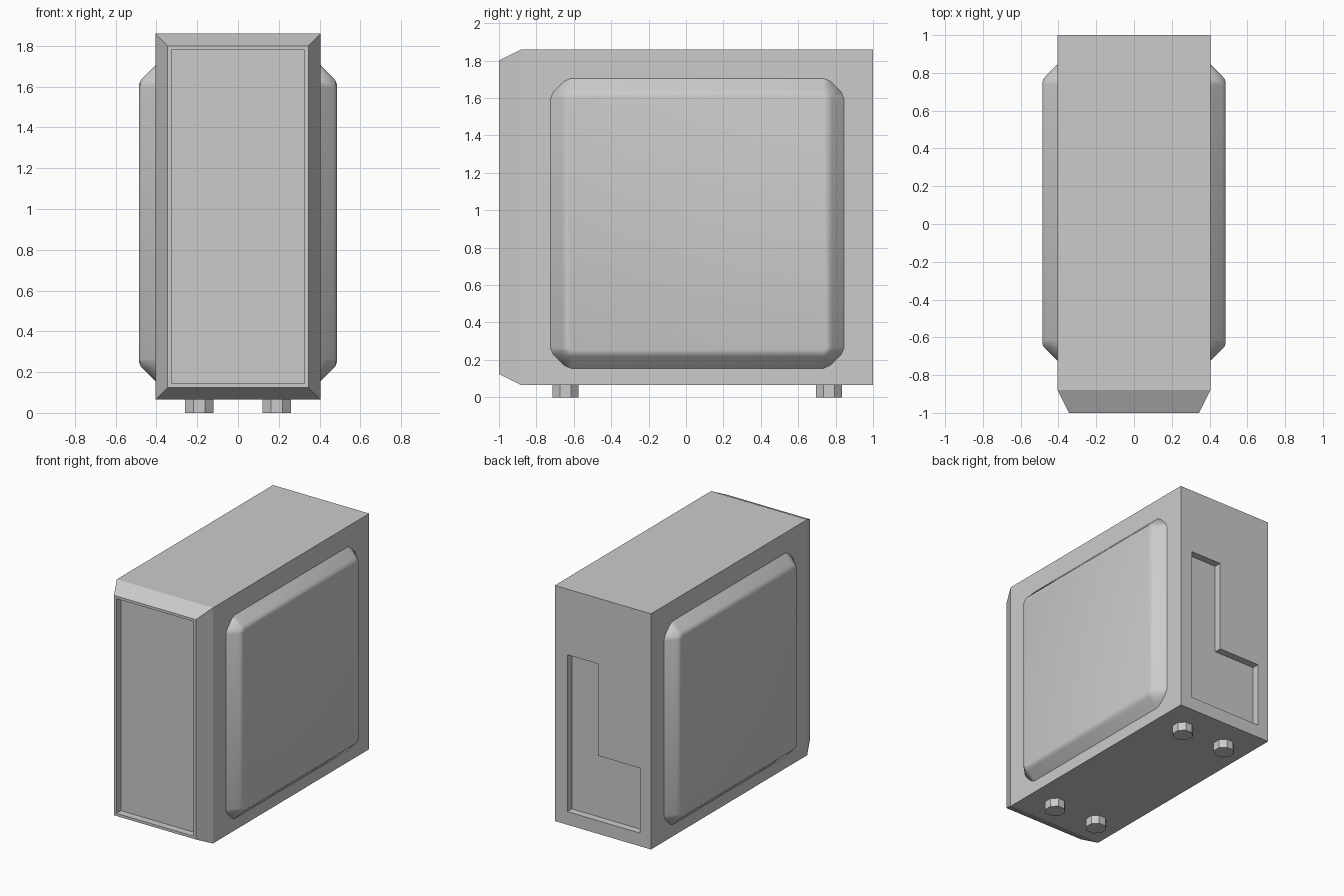
import bpy, bmesh, math
from mathutils import Vector

if "Cube" in bpy.data.objects:
    bpy.data.objects.remove(bpy.data.objects["Cube"])


def loft(name, rings):
    """Bridge equal-length closed rings and cap both ends."""
    bm = bmesh.new()
    loops = [[bm.verts.new(p) for p in ring] for ring in rings]
    n = len(loops[0])
    for a, b in zip(loops, loops[1:]):
        for i in range(n):
            j = (i + 1) % n
            bm.faces.new((a[i], a[j], b[j], b[i]))
    bm.faces.new(loops[0])
    bm.faces.new(loops[-1])
    bmesh.ops.recalc_face_normals(bm, faces=bm.faces)
    mesh = bpy.data.meshes.new(name)
    bm.to_mesh(mesh)
    bm.free()
    obj = bpy.data.objects.new(name, mesh)
    bpy.context.collection.objects.link(obj)
    return obj


def activate(obj):
    bpy.ops.object.select_all(action='DESELECT')
    obj.select_set(True)
    bpy.context.view_layer.objects.active = obj


def rect(hx, z0, z1, y):
    return [(-hx, y, z0), (hx, y, z0), (hx, y, z1), (-hx, y, z1)]


def corner_loop(a0, a1, b0, b1, cut):
    """Rectangle outline whose corners follow the (da, db) offsets in cut."""
    pts = []
    for ca, cb, sa, sb in ((a0, b0, 1, 1), (a1, b0, -1, 1),
                           (a1, b1, -1, -1), (a0, b1, 1, -1)):
        seg = [(ca + sa * da, cb + sb * db) for da, db in cut]
        pts += seg if sa * sb > 0 else seg[::-1]
    return pts


# Case: box with chamfered front and a recessed front panel
loft("case_body", [
    rect(0.405, 0.065, 1.86, 1.0),
    rect(0.405, 0.065, 1.86, -0.88),
    rect(0.345, 0.125, 1.80, -1.0),
    rect(0.325, 0.145, 1.78, -1.0),
    rect(0.325, 0.145, 1.78, -0.945),
])
body = bpy.data.objects["case_body"]

# L-shaped recess in the back
outline = [(0.30, 0.165), (0.30, 1.36), (0.04, 1.36),
           (0.04, 0.66), (-0.312, 0.66), (-0.312, 0.165)]
cutter = loft("back_recess_cutter",
              [[(x, y, z) for x, z in outline] for y in (0.945, 1.1)])
cutter.hide_render = True
mod = body.modifiers.new("back_recess", 'BOOLEAN')
mod.operation = 'DIFFERENCE'
mod.solver = 'EXACT'
mod.object = cutter
activate(body)
bpy.ops.object.modifier_apply(modifier=mod.name)
bpy.data.objects.remove(cutter)

# Raised side panels: (x, inset, corner size) per layer
layers = [(0.40, 0.0, 0.11), (0.405, 0.0, 0.11), (0.468, 0.063, 0.045),
          (0.48, 0.077, 0.03), (0.485, 0.095, 0.02)]
for side, label in ((1, "right"), (-1, "left")):
    rings = []
    for x, i, r in layers:
        cut = [(0, r), (0.14 * r, 0.66 * r), (0.66 * r, 0.14 * r), (r, 0)]
        loop = corner_loop(-0.725 + i, 0.845 - i, 0.155 + i, 1.705 - i, cut)
        rings.append([(side * x, y, z) for y, z in loop])
    panel = loft(label + "_side_panel", rings)
    activate(panel)
    bpy.ops.object.shade_smooth_by_angle(angle=math.radians(40))

# Four chamfered feet
for y, row in ((-0.645, "front"), (0.765, "back")):
    for x, label in ((0.19, "right"), (-0.19, "left")):
        h = 0.069
        loop = corner_loop(x - h, x + h, y - h, y + h, [(0, 0.04), (0.04, 0)])
        loft(f"{row}_{label}_foot",
             [[(px, py, z) for px, py in loop] for z in (0.0, 0.07)])
